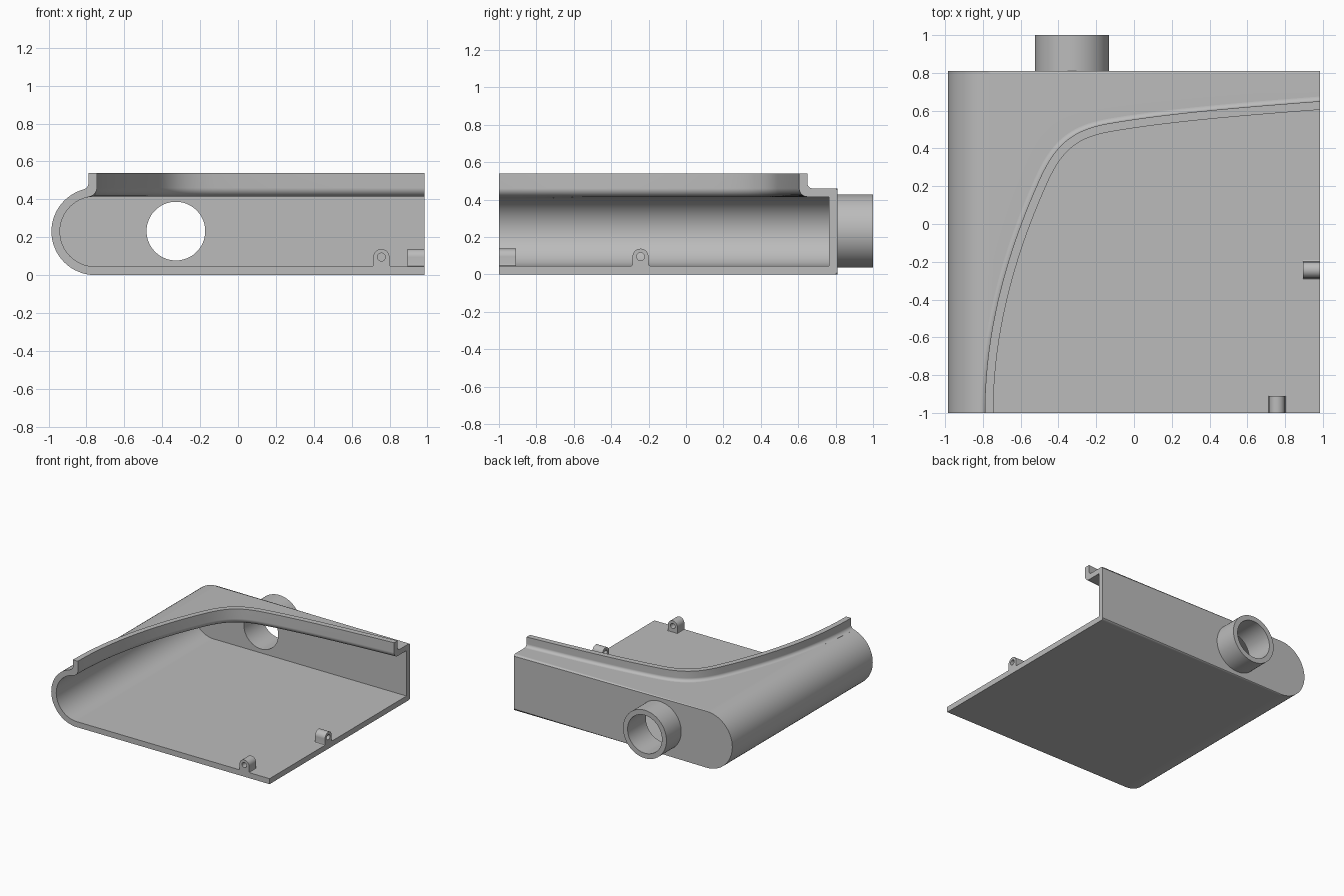
import bpy, bmesh, math
from mathutils import Vector

if "Cube" in bpy.data.objects:
    bpy.data.objects.remove(bpy.data.objects["Cube"], do_unlink=True)

grey = bpy.data.materials.new("plain grey")
grey.use_nodes = True
colour = (0.5, 0.5, 0.5, 1)
grey.diffuse_color = colour
grey.node_tree.nodes["Principled BSDF"].inputs["Base Color"].default_value = colour

WALL, RADIUS, HEIGHT = 0.045, 0.23, 0.46
RIGHT, FRONT, BACK = 0.985, -1.0, 0.81
CENTRE_X = RADIUS - RIGHT
FILLET, LIP_TOP = 0.025, 0.54


def new_object(name, bm):
    bmesh.ops.recalc_face_normals(bm, faces=bm.faces)
    mesh = bpy.data.meshes.new(name)
    bm.to_mesh(mesh)
    bm.free()
    mesh.materials.append(grey)
    obj = bpy.data.objects.new(name, mesh)
    bpy.context.collection.objects.link(obj)
    return obj


def loft(rings):
    """Closed solid through a list of equal rings of points."""
    bm = bmesh.new()
    loops = [[bm.verts.new(p) for p in ring] for ring in rings]
    n = len(loops[0])
    for a, b in zip(loops, loops[1:]):
        for i in range(n):
            j = (i + 1) % n
            bm.faces.new((a[i], a[j], b[j], b[i]))
    bm.faces.new(loops[0])
    bm.faces.new(loops[-1])
    return bm


def extrude_y(profile, y0, y1):
    return loft([[(x, y, z) for x, z in profile] for y in (y0, y1)])


def arc(cx, cz, r, a0, a1, n):
    return [(cx + r * math.cos(math.radians(a0 + (a1 - a0) * i / n)),
             cz + r * math.sin(math.radians(a0 + (a1 - a0) * i / n))) for i in range(n + 1)]


def cut(obj, *cutters):
    for c in cutters:
        mod = obj.modifiers.new("cut", 'BOOLEAN')
        mod.operation, mod.object, mod.solver = 'DIFFERENCE', c, 'EXACT'
    bpy.context.view_layer.update()
    deps = bpy.context.evaluated_depsgraph_get()
    mesh = bpy.data.meshes.new_from_object(obj.evaluated_get(deps))
    obj.modifiers.clear()
    obj.data = mesh
    mesh.materials.clear()
    mesh.materials.append(grey)
    for c in cutters:
        bpy.data.objects.remove(c, do_unlink=True)


def finish(obj):
    bpy.ops.object.select_all(action='DESELECT')
    obj.select_set(True)
    bpy.context.view_layer.objects.active = obj
    bpy.ops.object.shade_smooth_by_angle(angle=math.radians(32))
    mod = obj.modifiers.new("even shading", 'WEIGHTED_NORMAL')
    mod.keep_sharp = True


# Rim path: three joined curves around the open corner
spans = [((-.79, -1), (-.79, -.55), (-.664, -.128), (-.5, .236)),
         ((-.5, .236), (-.418, .418), (-.33, .499), (-.13, .533)),
         ((-.13, .533), (.2, .59), (.62, .622), (RIGHT, .65))]
path = []
for span in spans:
    a, b, c, d = map(Vector, span)
    for i in range(20):
        t = i / 20
        s = 1 - t
        point = a*s**3 + 3*b*s*s*t + 3*c*s*t*t + d*t**3
        tangent = ((b - a)*s*s + 2*(c - b)*s*t + (d - c)*t*t).normalized()
        path.append((point, Vector((-tangent.y, tangent.x))))
path.append((Vector(spans[-1][-1]), Vector((0, 1))))


def drop(x, r):
    """How far the rounded side has fallen below the flat top at x."""
    dx = max(0, CENTRE_X - x)
    return r - math.sqrt(max(0, r * r - dx * dx))


# Shell: round-sided tray with softened back edges
def shell_profile(r, right):
    return arc(CENTRE_X, RADIUS, r, 90, 270, 32) + [(right, RADIUS - r), (right, RADIUS + r)]


bm = extrude_y(shell_profile(RADIUS, RIGHT), FRONT, BACK)
back_edges = [e for e in bm.edges if all(v.co.y > BACK - .001 for v in e.verts)
              and not all(v.co.x > RIGHT - .001 for v in e.verts)]
bmesh.ops.bevel(bm, geom=back_edges, offset=.015, segments=3, profile=.5, affect='EDGES')
shell = new_object("shell", bm)

cavity = new_object("cavity_cutter", extrude_y(shell_profile(RADIUS - WALL, 1.2), -1.2, BACK - WALL))
edge = [p + n * FILLET for p, n in path]
outline = [(edge[0].x, -1.2)] + [tuple(p) for p in edge] + [(1.2, edge[-1].y), (1.2, -1.2)]
opening = new_object("opening_cutter", loft([[(x, y, z) for x, y in outline] for z in (.3, .7)]))

# Round port through the back wall
PORT_X, PORT_Z, BORE = -.328, .232, .155
bore = new_object("bore_cutter", extrude_y(arc(PORT_X, PORT_Z, BORE, 0, 354, 59), .6, 1.2))
cut(shell, cavity, opening, bore)

pipe = new_object("back_pipe", extrude_y(arc(PORT_X, PORT_Z, .196, 0, 354, 59), BACK - WALL + .005, 1))
bore = new_object("bore_cutter", extrude_y(arc(PORT_X, PORT_Z, BORE, 0, 354, 59), .6, 1.2))
cut(pipe, bore)

# Raised lip: cross-section swept along the rim path
inner = HEIGHT - WALL
section = ([(FILLET, inner)] + arc(0, HEIGHT, WALL, 270, 180, 8)
           + [(-WALL, LIP_TOP), (0, LIP_TOP)]
           + arc(FILLET, HEIGHT + FILLET, FILLET, 180, 270, 6))
rings = []
for p, n in path:
    ring = []
    for k, (offset, z) in enumerate(section):
        q = p + n * offset
        if z < .5:
            z -= drop(q.x, RADIUS - WALL if k < 10 else RADIUS)
        ring.append((q.x, q.y, z))
    rings.append(ring)
lip = new_object("raised_lip", loft(rings))

# Two drilled lugs on the floor edges
LUG_R, LUG_Z, LUG_LEN = .0425, .095, .09
lug_profile = ([(LUG_R + .01, WALL), (LUG_R + .003, WALL + .003), (LUG_R, WALL + .01)]
               + arc(0, LUG_Z, LUG_R, 0, 180, 20)
               + [(-LUG_R, WALL + .01), (-LUG_R - .003, WALL + .003), (-LUG_R - .01, WALL)])
lugs = []
for name, location, turn in (("front_lug", (.757, FRONT, 0), 0),
                             ("side_lug", (RIGHT, -.243, 0), 90)):
    lug = new_object(name, extrude_y(lug_profile, 0, LUG_LEN))
    hole = new_object("hole_cutter", extrude_y(arc(0, LUG_Z, .021, 0, 345, 23), -.1, .2))
    cut(lug, hole)
    lug.location = location
    lug.rotation_euler.z = math.radians(turn)
    lugs.append(lug)

for obj in [shell, pipe, lip] + lugs:
    finish(obj)
